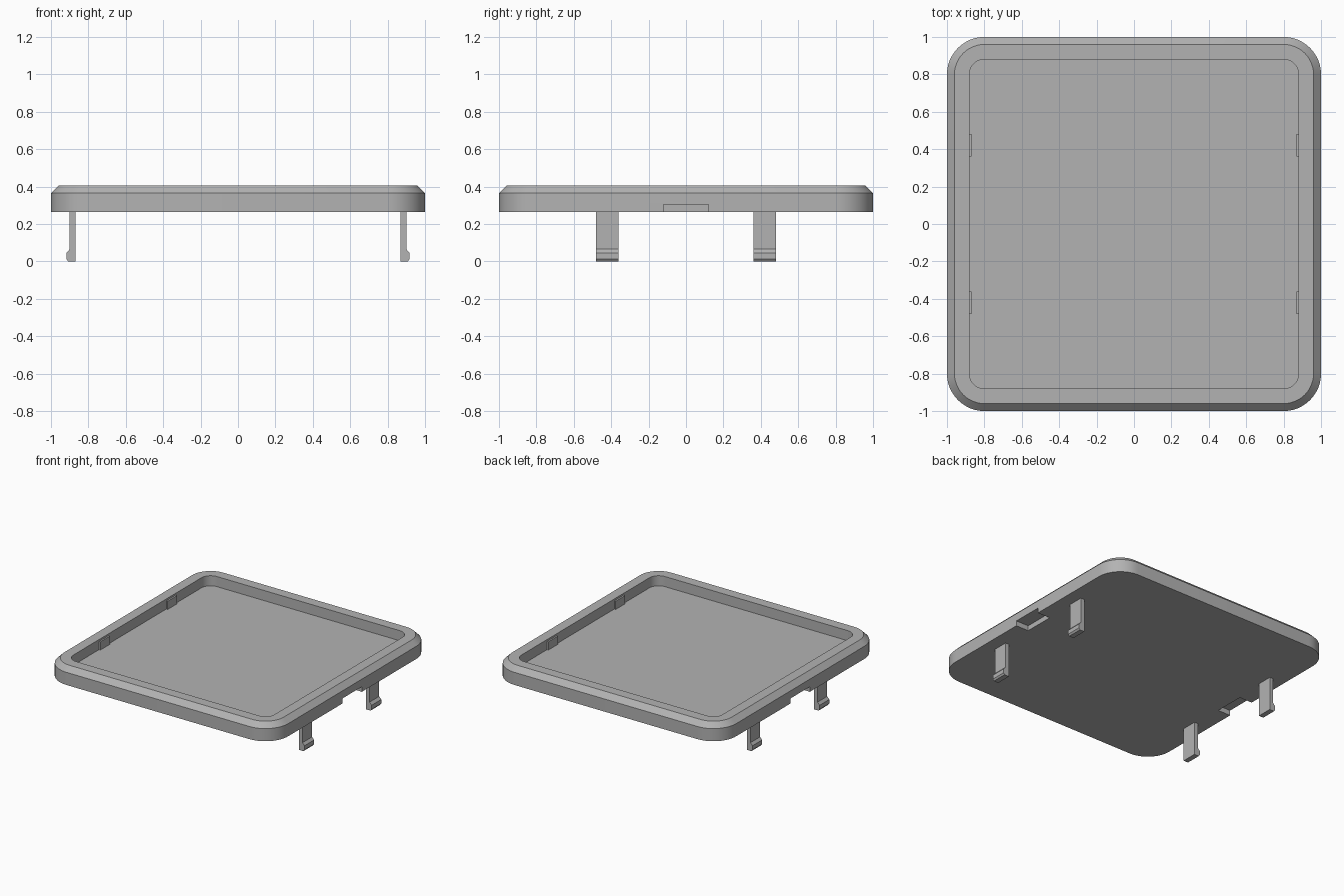
import bpy, bmesh, math

cube = bpy.data.objects.get("Cube")
if cube:
    bpy.data.objects.remove(cube, do_unlink=True)

grey = bpy.data.materials.new("plain grey")
grey.use_nodes = True
colour = (0.45, 0.45, 0.45, 1)
grey.diffuse_color = colour
grey.node_tree.nodes["Principled BSDF"].inputs["Base Color"].default_value = colour


def finish(name, bm):
    bmesh.ops.recalc_face_normals(bm, faces=bm.faces)
    mesh = bpy.data.meshes.new(name)
    bm.to_mesh(mesh)
    bm.free()
    mesh.materials.append(grey)
    ob = bpy.data.objects.new(name, mesh)
    bpy.context.collection.objects.link(ob)
    return ob


def rounded_square(half, radius, steps=12):
    points = []
    for q, (sx, sy) in enumerate([(1, 1), (-1, 1), (-1, -1), (1, -1)]):
        for i in range(steps + 1):
            a = (q + i / steps) * math.pi / 2
            points.append((sx * (half - radius) + radius * math.cos(a),
                           sy * (half - radius) + radius * math.sin(a)))
    return points


def box(name, x0, x1, y0, y1, z0, z1):
    bm = bmesh.new()
    bmesh.ops.create_cube(bm, size=1)
    for v in bm.verts:
        v.co = (x0 + (v.co.x + 0.5) * (x1 - x0), y0 + (v.co.y + 0.5) * (y1 - y0),
                z0 + (v.co.z + 0.5) * (z1 - z0))
    return finish(name, bm)


# Tray: outer wall, chamfer, flat rim, recess wall and floor
BOTTOM, TOP, FLOOR = 0.265, 0.405, 0.325
bm = bmesh.new()
rings = []
for half, radius, z in [(1, 0.2, BOTTOM), (1, 0.2, 0.365), (0.96, 0.16, TOP),
                        (0.88, 0.08, TOP), (0.88, 0.08, FLOOR)]:
    rings.append([bm.verts.new((x, y, z)) for x, y in rounded_square(half, radius)])
for low, high in zip(rings, rings[1:]):
    for i in range(len(low)):
        j = (i + 1) % len(low)
        bm.faces.new((low[i], low[j], high[j], high[i]))
bm.faces.new(rings[0])
bm.faces.new(rings[-1])
tray = finish("tray", bm)

# Pry notches under the left and right edges
for side, s in (("left", 1), ("right", -1)):
    x0, x1 = sorted((s * 0.89, s * 1.1))
    cutter = box(side + "_notch_cutter", x0, x1, -0.12, 0.12, 0.2, 0.305)
    cutter.hide_render = True
    cutter.hide_set(True)
    cut = tray.modifiers.new(side + "_notch", 'BOOLEAN')
    cut.operation = 'DIFFERENCE'
    cut.solver = 'EXACT'
    cut.object = cutter

# Snap clips with hooked feet, rising through the tray to the recess wall
CLIP = [(0.868, 0), (0.908, 0), (0.918, 0.013), (0.918, 0.045),
        (0.9, 0.065), (0.9, 0.39), (0.868, 0.39)]
for side, s in (("left", 1), ("right", -1)):
    for end, y in (("front", -0.42), ("back", 0.42)):
        bm = bmesh.new()
        face = bm.faces.new([bm.verts.new((s * x, y - 0.06, z)) for x, z in CLIP])
        new = bmesh.ops.extrude_face_region(bm, geom=[face])["geom"]
        bmesh.ops.translate(bm, vec=(0, 0.12, 0),
                            verts=[g for g in new if isinstance(g, bmesh.types.BMVert)])
        finish(f"{end}_{side}_clip", bm)

# Smooth rounded corners, keep hard edges
bpy.ops.object.select_all(action='DESELECT')
tray.select_set(True)
bpy.context.view_layer.objects.active = tray
bpy.ops.object.shade_smooth_by_angle(angle=math.radians(30))
